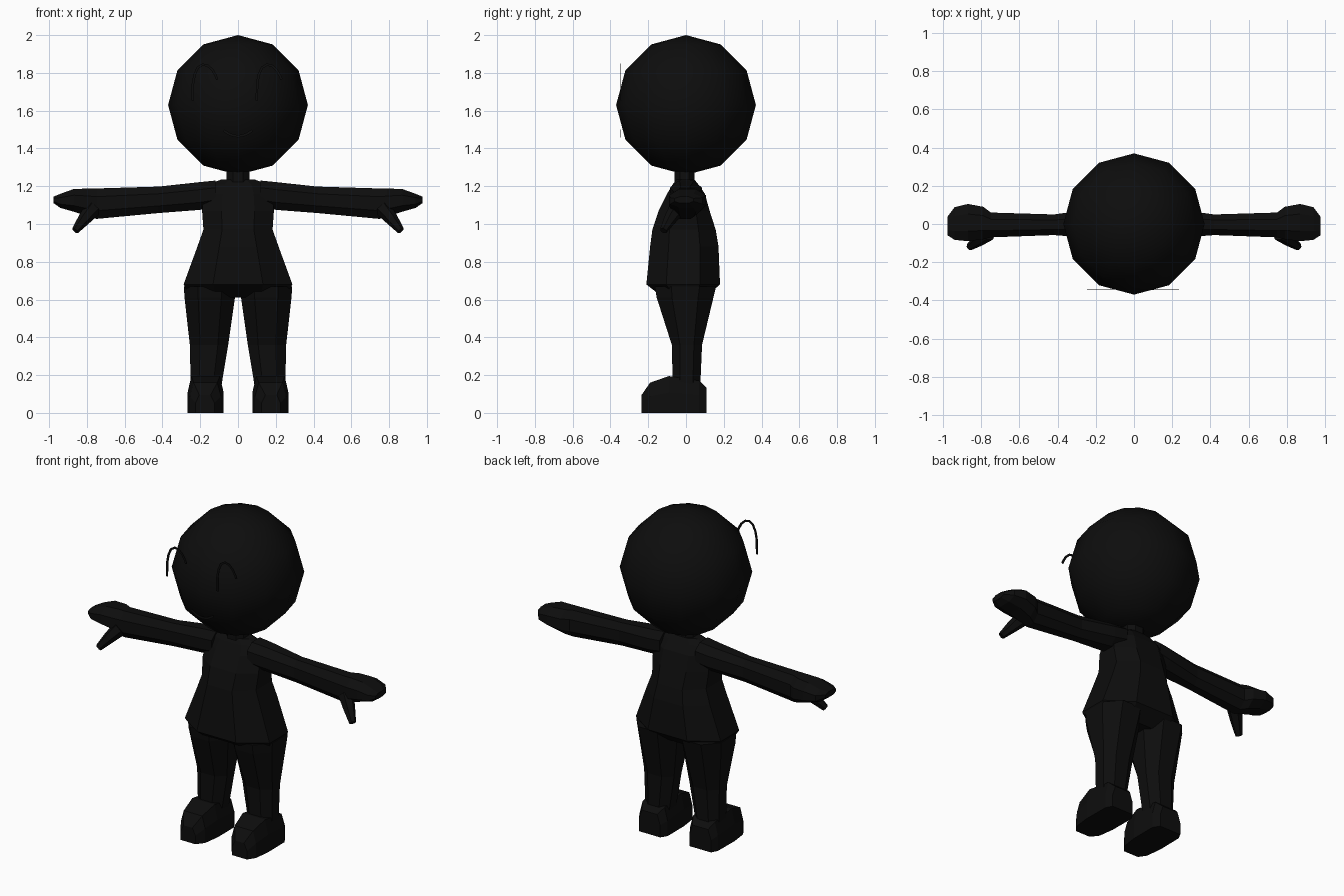
import bpy, bmesh, math
from mathutils import Vector

if "Cube" in bpy.data.objects:
    bpy.data.objects.remove(bpy.data.objects["Cube"])

black = bpy.data.materials.new("soft black")
black.diffuse_color = (0.004, 0.004, 0.004, 1)
black.use_nodes = True
black.node_tree.nodes["Principled BSDF"].inputs["Base Color"].default_value = black.diffuse_color


def finish(name, bm, mirror=False):
    bmesh.ops.recalc_face_normals(bm, faces=bm.faces)
    me = bpy.data.meshes.new(name)
    bm.to_mesh(me)
    bm.free()
    me.materials.append(black)
    ob = bpy.data.objects.new(name, me)
    bpy.context.collection.objects.link(ob)
    if mirror:
        ob.modifiers.new("mirror", 'MIRROR')
    return ob


def section(axis, pos, a0, a1, b0, b1, cut=0.27):
    """Eight-sided cross-section; a and b are the two other axes in xyz order."""
    ca, cb = (a1 - a0) * cut, (b1 - b0) * cut
    pts = [(a0 + ca, b0), (a1 - ca, b0), (a1, b0 + cb), (a1, b1 - cb),
           (a1 - ca, b1), (a0 + ca, b1), (a0, b1 - cb), (a0, b0 + cb)]
    order = {'x': lambda a, b: (pos, a, b), 'y': lambda a, b: (a, pos, b),
             'z': lambda a, b: (a, b, pos)}[axis]
    return [order(a, b) for a, b in pts]


def loft(name, rings, mirror=False):
    bm = bmesh.new()
    loops = [[bm.verts.new(p) for p in r] for r in rings]
    n = len(loops[0])
    for lo, hi in zip(loops, loops[1:]):
        for i in range(n):
            j = (i + 1) % n
            bm.faces.new((lo[i], lo[j], hi[j], hi[i]))
    bm.faces.new(loops[0])
    bm.faces.new(loops[-1])
    return finish(name, bm, mirror)


# Head: twelve-sided ball
bm = bmesh.new()
bmesh.ops.create_uvsphere(bm, u_segments=12, v_segments=6, radius=0.37)
bmesh.ops.translate(bm, verts=bm.verts, vec=(0, 0, 1.63))
for f in bm.faces:
    f.smooth = True
finish("head", bm)

# Neck
loft("neck", [section('z', z, -0.06, 0.06, -0.06, 0.045) for z in (1.2, 1.3)])

# Torso: half width, front and back depth at each height
torso = [(0.61, 0.10, -0.10, 0.10), (0.645, 0.27, -0.165, 0.14),
         (0.68, 0.288, -0.21, 0.18), (0.88, 0.215, -0.19, 0.172),
         (0.97, 0.183, -0.178, 0.157), (1.07, 0.19, -0.145, 0.125),
         (1.16, 0.18, -0.10, 0.10), (1.21, 0.155, -0.07, 0.065),
         (1.235, 0.09, -0.05, 0.045)]
loft("torso", [section('z', z, -w, w, f, b) for z, w, f, b in torso])

# Legs
legs = [(0.13, 0.09, 0.25, -0.07, 0.075), (0.36, 0.052, 0.255, -0.075, 0.085),
        (0.61, 0.016, 0.283, -0.155, 0.145), (0.67, 0.01, 0.287, -0.165, 0.16)]
loft("legs", [section('z', *s) for s in legs], True)

# Feet: flat soles, tops narrowing inward, lofted from toe to heel
feet = [(-0.235, 0.125, 0.225, 0.095), (-0.19, 0.09, 0.255, 0.16),
        (-0.09, 0.076, 0.267, 0.195), (0.07, 0.076, 0.265, 0.17),
        (0.108, 0.10, 0.245, 0.135)]
loft("feet", [[(a, y, 0), (b, y, 0), (b, y, h * 0.55), (b - 0.02, y, h),
               (a + 0.02, y, h), (a, y, h * 0.55)] for y, a, b, h in feet], True)

# Arms running out into mitten hands
arms = [(0.12, -0.085, 0.085, 1.09, 1.23), (0.2, -0.075, 0.08, 1.075, 1.222),
        (0.42, -0.058, 0.05, 1.058, 1.198), (0.75, -0.07, 0.06, 1.027, 1.188),
        (0.79, -0.08, 0.09, 1.04, 1.188), (0.87, -0.09, 0.105, 1.065, 1.185),
        (0.94, -0.083, 0.088, 1.085, 1.16), (0.976, -0.06, 0.04, 1.11, 1.145)]
loft("arms", [section('x', *s) for s in arms], True)

# Thumbs pointing outward, forward and down
rings = []
for c, r in (((0.765, -0.045, 1.085), 0.045), ((0.815, -0.085, 1.025), 0.034),
             ((0.862, -0.12, 0.965), 0.02)):
    d = Vector((0.6, -0.4, -0.7)).normalized()
    u = d.cross(Vector((0, 1, 0))).normalized()
    v = d.cross(u)
    rings.append([Vector(c) + r * (u * math.cos(k * math.pi / 3) + v * math.sin(k * math.pi / 3))
                  for k in range(6)])
loft("thumbs", rings, True)


def ribbon(name, pts, width, y=-0.345):
    """Thin upright strip following a line of x, z points."""
    rings = []
    for i, (x, z) in enumerate(pts):
        a, b = pts[max(i - 1, 0)], pts[min(i + 1, len(pts) - 1)]
        t = Vector((b[0] - a[0], b[1] - a[1])).normalized()
        w = width / 2
        nx, nz = -t.y * w, t.x * w
        rings.append([(x + nx, y - 0.002, z + nz), (x - nx, y - 0.002, z - nz),
                      (x - nx, y + 0.002, z - nz), (x + nx, y + 0.002, z + nz)])
    return loft(name, rings)


# Arched eyes, same shape on both sides, and a shallow smile
arch = [(0, 1.655), (0.001, 1.74), (0.01, 1.79), (0.027, 1.828), (0.053, 1.844),
        (0.08, 1.838), (0.105, 1.815), (0.122, 1.785), (0.13, 1.765)]
for name, x0 in (("left_eye", -0.24), ("right_eye", 0.1)):
    ribbon(name, [(x0 + x, z) for x, z in arch], 0.013)
ribbon("mouth", [(0.075 * t, 1.465 + 0.03 * t * t)
                 for t in (-1, -0.75, -0.5, -0.25, 0, 0.25, 0.5, 0.75, 1)], 0.013)
